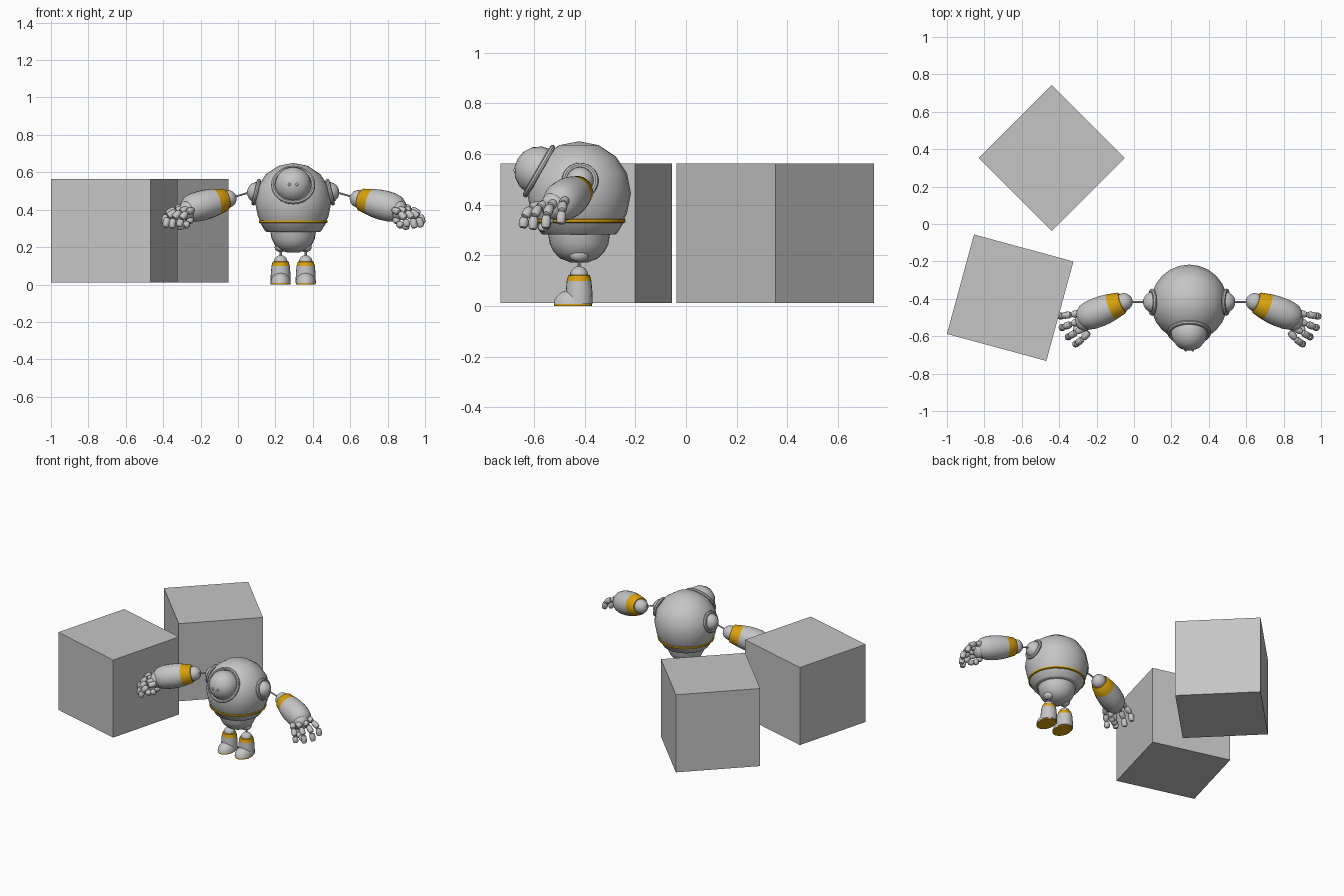
import bpy, math
from mathutils import Vector, Matrix

if "Cube" in bpy.data.objects:
    bpy.data.objects.remove(bpy.data.objects["Cube"])

CX, CY, CZ = 0.295, -0.422, 0.445      # robot body centre


def material(name, rgb):
    m = bpy.data.materials.new(name)
    m.diffuse_color = (*rgb, 1)
    m.use_nodes = True
    m.node_tree.nodes["Principled BSDF"].inputs["Base Color"].default_value = m.diffuse_color
    return m


GREY = material("light grey", (0.56, 0.56, 0.56))
GOLD = material("gold", (0.70, 0.36, 0.004))


def add(name, verts, faces, mat):
    me = bpy.data.meshes.new(name)
    me.from_pydata(verts, [], faces)
    me.materials.append(mat)
    ob = bpy.data.objects.new(name, me)
    bpy.context.collection.objects.link(ob)
    return ob


def lathe(name, profile, origin, axis=(0, 0, 1), mat=GREY, segs=24, scale=(1, 1, 1), loop=False):
    """Revolve (radius, height) points around an axis through origin."""
    rot = Vector((0, 0, 1)).rotation_difference(Vector(axis)).to_matrix()
    sc = Matrix.Diagonal(Vector(scale))
    verts, rings, faces = [], [], []
    for r, h in profile:
        n = 1 if r < 1e-6 else segs
        rings.append((len(verts), n))
        for i in range(n):
            a = 2 * math.pi * i / segs
            p = sc @ Vector((r * math.cos(a), r * math.sin(a), h))
            verts.append(Vector(origin) + rot @ p)
    pairs = list(zip(rings, rings[1:]))
    if loop:
        pairs.append((rings[-1], rings[0]))
    for (a, na), (b, nb) in pairs:
        for i in range(segs):
            j = (i + 1) % segs
            f = [a + i % na, a + j % na, b + j % nb, b + i % nb]
            f = list(dict.fromkeys(f))
            if len(f) > 2:
                faces.append(f)
    if not loop:                       # cap open ends
        for k, rev in ((0, True), (-1, False)):
            s, n = rings[k]
            if n > 1:
                c = list(range(s, s + n))
                faces.append(c[::-1] if rev else c)
    return add(name, verts, faces, mat)


def arc(r, a0, a1, n, h=0):
    """Sphere profile between two elevations in degrees."""
    pts = []
    for i in range(n + 1):
        a = math.radians(a0 + (a1 - a0) * i / n)
        pts.append((max(0, r * math.cos(a)), h + r * math.sin(a)))
    return pts


def ball(name, origin, r, mat=GREY, scale=(1, 1, 1), axis=(0, 0, 1), segs=16):
    return lathe(name, arc(r, -90, 90, 8), origin, axis, mat, segs, scale)


def ring(name, origin, axis, major, minor, mat=GREY):
    prof = [(major + minor * math.cos(i * math.pi / 4), minor * math.sin(i * math.pi / 4))
            for i in range(8)]
    return lathe(name, prof, origin, axis, mat, 28, loop=True)


def capsule(name, a, b, r):
    d = Vector(b) - Vector(a)
    L = d.length
    return lathe(name, [(0, 0), (.75 * r, .07 * L), (r, .3 * L), (r, .72 * L), (.72 * r, .94 * L), (0, L)],
                 a, d.normalized(), GREY, 10)


def rod(name, a, b, r):
    d = Vector(b) - Vector(a)
    return lathe(name, [(r, 0), (r, d.length)], a, d.normalized(), GREY, 8)


# Two crates
for name, x, y, turn in (("back_crate", -0.44, 0.353, 45), ("front_crate", -0.662, -0.394, -15.2)):
    h = 0.2755
    v = []
    for z in (0.012, 0.563):
        for sx, sy in ((-h, -h), (h, -h), (h, h), (-h, h)):
            p = Matrix.Rotation(math.radians(turn), 2) @ Vector((sx, sy))
            v.append((x + p.x, y + p.y, z))
    add(name, v, [(3, 2, 1, 0), (4, 5, 6, 7), (0, 1, 5, 4), (1, 2, 6, 5), (2, 3, 7, 6), (3, 0, 4, 7)], GREY)

# Body: dome, trim band, lower collar, hip bowl
body = (CX, CY, 0)
lathe("body_dome", [(0.177, 0.338)] + arc(0.205, -22.5, 90, 5, CZ), body)
lathe("body_trim", [(0.176, 0.328), (0.184, 0.331), (0.184, 0.341), (0.176, 0.344)], body, mat=GOLD)
lathe("body_collar", [(0.142, 0.282), (0.150, 0.286), (0.177, 0.33)], body)
lathe("hip_bowl", [(0.035, 0.172), (0.075, 0.188), (0.1, 0.213), (0.116, 0.245), (0.122, 0.284)], body)

# Eye dome tilted upwards, with rim and two small pupils
eye_axis = Vector((0, -0.866, 0.5))
eye = Vector((CX, -0.58, 0.532))
ball("eye_dome", eye, 0.098, axis=eye_axis, segs=24)
ring("eye_rim", eye, eye_axis, 0.107, 0.011)
lathe("eye_socket", [(0.104, -0.06), (0.108, 0)], eye, eye_axis)
for s in (-1, 1):
    d = Vector((s * 0.2, -0.97, 0.03)).normalized()
    ball("pupil", eye + d * 0.096, 0.008, segs=10)

# Finger paths of the right hand: root, knuckle, knuckle, tip
FINGERS = [
    [(.87, -.475, .42), (.925, -.485, .405), (.973, -.49, .375), (.988, -.495, .322)],
    [(.87, -.515, .41), (.925, -.535, .395), (.965, -.55, .36), (.98, -.555, .305)],
    [(.85, -.55, .405), (.90, -.58, .39), (.935, -.60, .355), (.945, -.605, .30)],
    [(.83, -.575, .40), (.865, -.615, .385), (.895, -.638, .35), (.905, -.643, .307)],
    [(.84, -.53, .36), (.853, -.545, .328), (.88, -.56, .31), (.915, -.57, .312)],
]

for s, side in ((-1, "left"), (1, "right")):
    def P(x, y, z):                    # mirror a point about the robot's middle
        return Vector((CX + s * (x - CX), y, z))

    # Shoulder joint
    ax = Vector((s * 0.97, 0, 0.23)).normalized()
    sh = Vector((CX + s * 0.19, CY + 0.004, 0.492))
    ball(side + "_shoulder", sh, 0.057, axis=ax)
    ring(side + "_shoulder_rim", sh + ax * 0.008, ax, 0.062, 0.011)
    rod(side + "_arm_rod", P(0.53, -0.418, 0.492), P(0.63, -0.418, 0.463), 0.005)

    # Forearm: elbow ball, gold cuff, tapered sleeve
    a = P(0.645, -0.417, 0.458)
    d = Vector((s * 0.25, -0.10, -0.065)).normalized()
    ball(side + "_elbow", a, 0.048, axis=d)
    lathe(side + "_cuff", [(0.052, 0.008), (0.060, 0.016), (0.072, 0.072)], a, d, GOLD)
    lathe(side + "_sleeve", [(0.072, 0.072), (0.078, 0.11), (0.080, 0.15), (0.078, 0.195),
                             (0.068, 0.235), (0.045, 0.262), (0, 0.27)], a, d)
    ball(side + "_palm", P(0.86, -0.52, 0.395), 0.055, axis=d, scale=(1, 1, 0.8))

    # Fingers
    for k, path in enumerate(FINGERS):
        pts = [P(*p) for p in path]
        for p, q in zip(pts, pts[1:]):
            capsule(side + ("_thumb" if k == 4 else "_finger"), p, q, 0.019)

    # Leg: hip joint, rod, knee cap, gold cuff, shin
    lx = CX + s * 0.067
    ball(side + "_hip", (lx, CY, 0.2), 0.036, scale=(0.9, 1.1, 0.75))
    rod(side + "_leg_rod", (lx, CY, 0.19), (lx, CY, 0.14), 0.006)
    leg = (lx, CY, 0)
    lathe(side + "_knee", arc(0.036, -30, 90, 6, 0.121), leg, segs=16)
    lathe(side + "_ankle_cuff", [(0.040, 0.123), (0.043, 0.121), (0.049, 0.098)], leg, mat=GOLD, segs=20)
    lathe(side + "_shin", [(0.054, 0.008), (0.053, 0.05), (0.049, 0.098)], leg, segs=20)

    # Foot with gold sole
    foot = (lx, CY - 0.024, 0.007)
    lathe(side + "_foot", arc(1, 0, 90, 6), foot, segs=24, scale=(0.054, 0.076, 0.058))
    lathe(side + "_sole", [(1, 0), (1, 0.008)], (lx, CY - 0.024, 0), mat=GOLD, segs=24,
          scale=(0.053, 0.075, 1))

# Smooth shading with sharp edges kept
bpy.ops.object.select_all(action='SELECT')
bpy.context.view_layer.objects.active = bpy.context.scene.objects[0]
bpy.ops.object.shade_smooth_by_angle(angle=math.radians(40))
